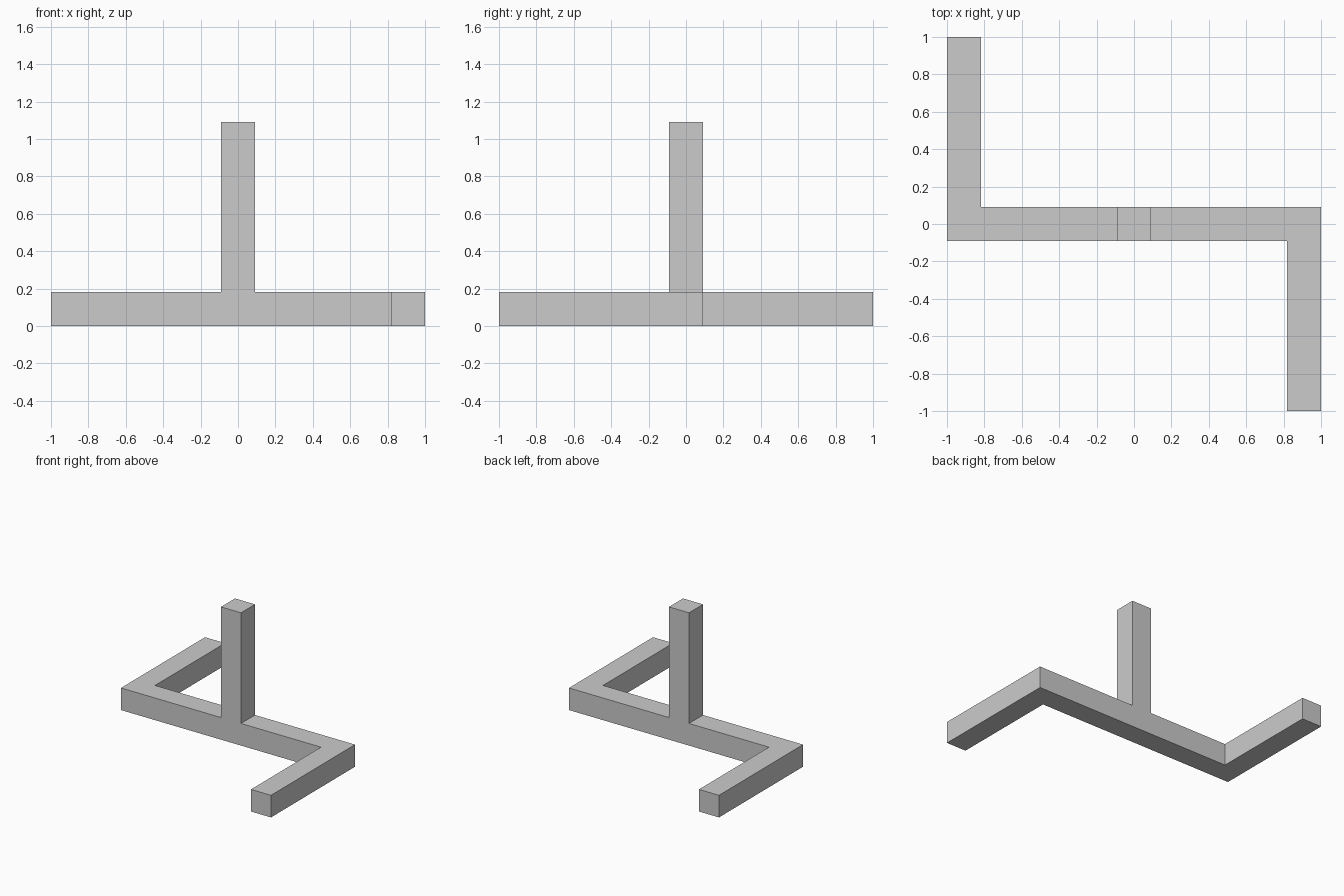
import bpy
import bmesh
from mathutils import Matrix, Vector

if "Cube" in bpy.data.objects:
    bpy.data.objects.remove(bpy.data.objects["Cube"])

U = 2 / 11  # bar thickness: the whole span is eleven bars wide


def facing(faces, direction):
    """Pick the face pointing along a direction."""
    return max(faces, key=lambda f: f.normal.dot(direction))


def grow(bm, face, units):
    """Extrude one face along its normal and return the new cap."""
    step = face.normal.copy() * U * units
    cap = bmesh.ops.extrude_discrete_faces(bm, faces=[face])["faces"][0]
    bmesh.ops.translate(bm, verts=cap.verts, vec=step)
    bm.normal_update()
    return cap


# Central block where the crossbar meets the post
bm = bmesh.new()
bmesh.ops.create_cube(bm, size=U, matrix=Matrix.Translation((0, 0, U / 2)))
bm.normal_update()

# Upright post
grow(bm, facing(bm.faces, Vector((0, 0, 1))), 5)

# Crossbar halves, each with a corner block and a bent arm
for side in (1, -1):
    out = Vector((side, 0, 0))
    bend = Vector((0, -side, 0))
    start = next(f for f in bm.faces if f.normal.dot(out) > 0.9
                 and f.calc_center_median().z < U)
    cap = grow(bm, grow(bm, start, 4), 1)
    corner_sides = {f for e in cap.edges for f in e.link_faces}
    grow(bm, facing(corner_sides, bend), 5)

# Merge coplanar faces into clean flat sides
bmesh.ops.dissolve_limit(bm, angle_limit=0.01, verts=bm.verts, edges=bm.edges)
bmesh.ops.recalc_face_normals(bm, faces=bm.faces)

mesh = bpy.data.meshes.new("bent_bar_with_post")
bm.to_mesh(mesh)
bm.free()
bpy.context.collection.objects.link(bpy.data.objects.new("bent_bar_with_post", mesh))
